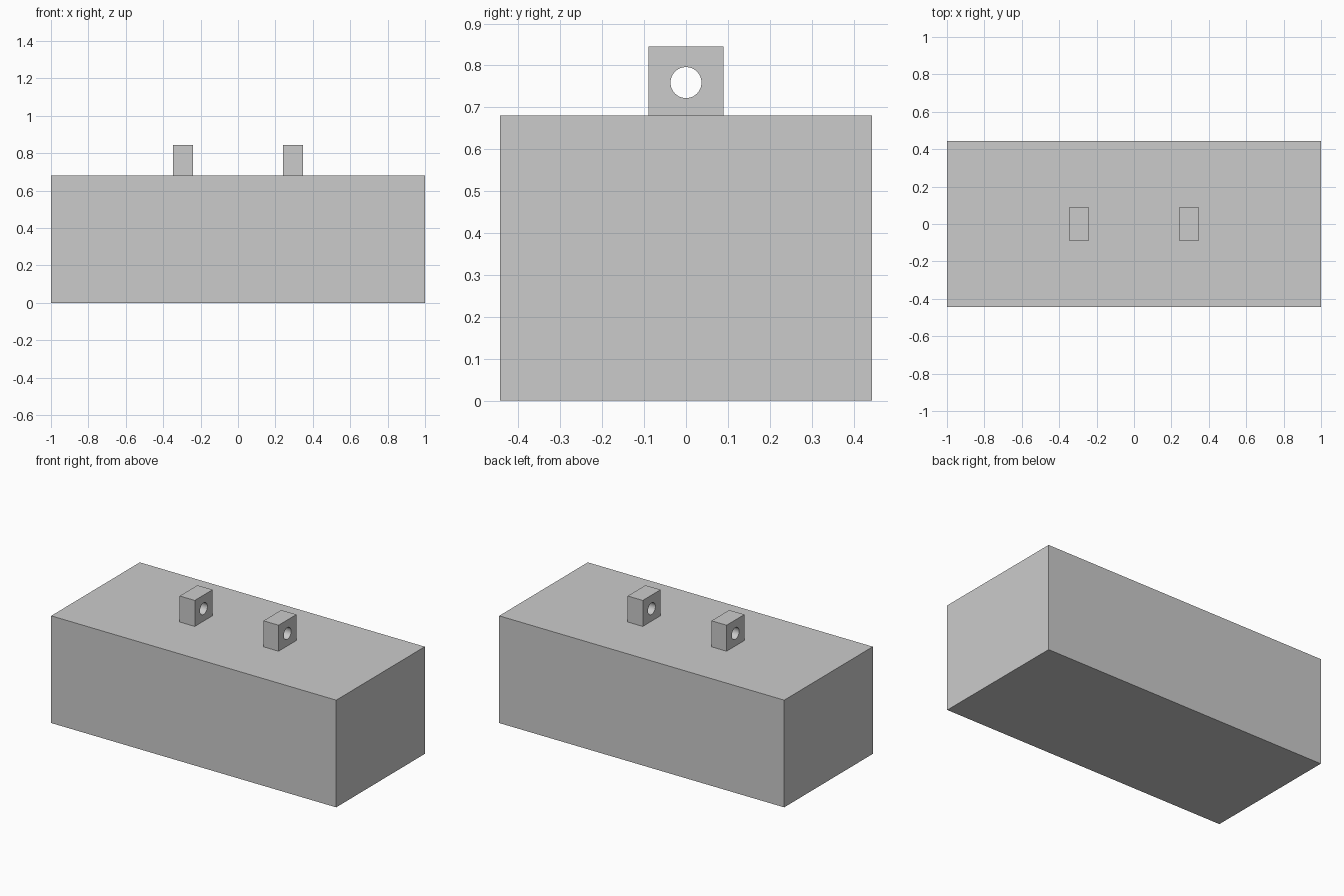
import bpy
import math

cube = bpy.data.objects.get("Cube")
if cube:
    bpy.data.objects.remove(cube, do_unlink=True)

BODY = (2.0, 0.888, 0.68)
LUG = (0.106, 0.178, 0.165)
LUG_X = 0.294
HOLE_Z, HOLE_R = 0.759, 0.037

grey = bpy.data.materials.new("plain_grey")
grey.use_nodes = True
grey.diffuse_color = (0.6, 0.6, 0.6, 1)
grey.node_tree.nodes["Principled BSDF"].inputs["Base Color"].default_value = (0.6, 0.6, 0.6, 1)


def block(name, size, x, bottom):
    """Box resting on the height 'bottom'."""
    bpy.ops.mesh.primitive_cube_add(size=1, location=(x, 0, bottom + size[2] / 2))
    ob = bpy.context.object
    ob.name = name
    ob.scale = size
    bpy.ops.object.transform_apply(location=False, rotation=False, scale=True)
    ob.data.materials.append(grey)
    return ob


def drill(ob, x):
    """Round hole along x through a lug."""
    bpy.ops.mesh.primitive_cylinder_add(
        vertices=48, radius=HOLE_R, depth=LUG[0] * 2,
        location=(x, 0, HOLE_Z), rotation=(0, math.pi / 2, 0))
    cutter = bpy.context.object
    cutter.name = "hole_cutter"
    cutter.hide_render = True
    cutter.data.materials.append(grey)
    mod = ob.modifiers.new("hole", "BOOLEAN")
    mod.operation = "DIFFERENCE"
    mod.solver = "EXACT"
    mod.object = cutter
    bpy.ops.object.select_all(action="DESELECT")
    ob.select_set(True)
    bpy.context.view_layer.objects.active = ob
    bpy.ops.object.modifier_apply(modifier=mod.name)
    bpy.data.objects.remove(cutter, do_unlink=True)
    bpy.ops.object.shade_smooth_by_angle(angle=math.radians(30))


# Main body
block("body_block", BODY, 0, 0)

# Pair of drilled lugs on top
for side, sign in (("left", 1), ("right", -1)):
    lug = block(side + "_lug", LUG, sign * LUG_X, BODY[2])
    drill(lug, sign * LUG_X)
